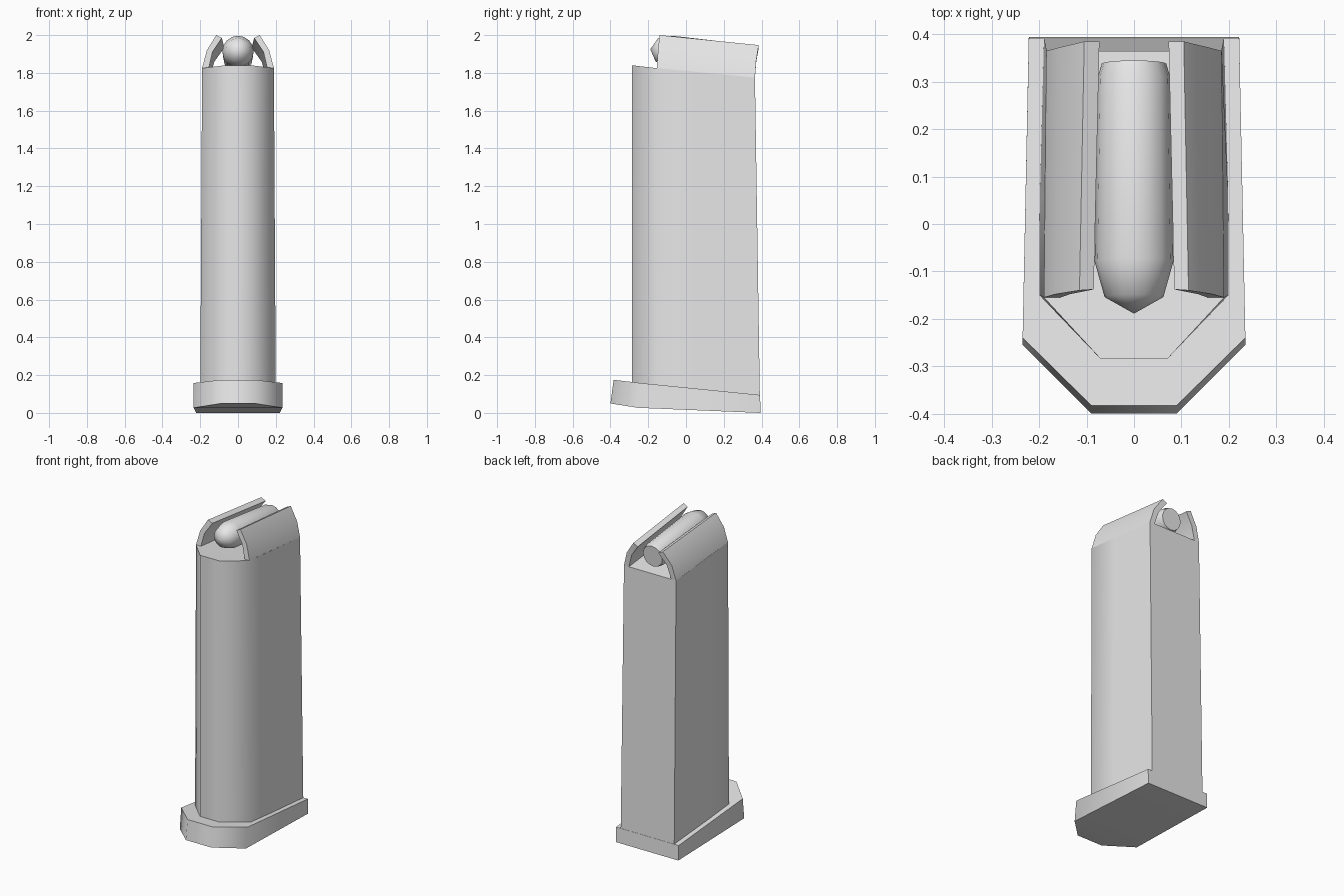
import bpy
import bmesh
import math

cube = bpy.data.objects.get("Cube")
if cube:
    bpy.data.objects.remove(cube, do_unlink=True)

grey = bpy.data.materials.new("light grey")
grey.use_nodes = True
grey.diffuse_color = (0.8, 0.8, 0.8, 1)
grey.node_tree.nodes["Principled BSDF"].inputs["Base Color"].default_value = (0.8, 0.8, 0.8, 1)


def finish(bm, name, angle):
    """Turn a bmesh into a smooth-shaded object with sharp edges kept."""
    bmesh.ops.recalc_face_normals(bm, faces=bm.faces)
    mesh = bpy.data.meshes.new(name)
    bm.to_mesh(mesh)
    bm.free()
    mesh.materials.append(grey)
    obj = bpy.data.objects.new(name, mesh)
    bpy.context.collection.objects.link(obj)
    bpy.ops.object.select_all(action='DESELECT')
    obj.select_set(True)
    bpy.context.view_layer.objects.active = obj
    bpy.ops.object.shade_smooth_by_angle(angle=math.radians(angle))
    return obj


def loft(name, rings, angle=50):
    """Skin closed rings of equal length and cap both ends."""
    bm = bmesh.new()
    loops = [[bm.verts.new(p) for p in ring] for ring in rings]
    for a, b in zip(loops, loops[1:]):
        for i in range(len(a)):
            j = (i + 1) % len(a)
            bm.faces.new((a[i], a[j], b[j], b[i]))
    # caps are fanned in left-right strips, so they may bend along y
    for ring in (loops[0], loops[-1]):
        if name.endswith("lip"):
            n = len(ring)
            for i in range(n // 2 - 1):
                bm.faces.new((ring[i], ring[i + 1], ring[n - 2 - i], ring[n - 1 - i]))
        else:
            n = len(ring)
            for i in range(n // 2 - 1):
                bm.faces.new((ring[i], ring[i + 1], ring[n - 2 - i], ring[n - 1 - i]))
    return finish(bm, name, angle)


def mirrored(half):
    """Complete a front-to-back half outline across x = 0."""
    return half + [(-x, y, z) for x, y, z in reversed(half)]


# Base plate: chamfered front, sloping top, slightly bent underside
loft("base_plate", [
    mirrored([(0.09, -0.40, 0.05), (0.235, -0.255, 0.027), (0.222, 0.395, 0.0)]),
    mirrored([(0.09, -0.383, 0.175), (0.235, -0.24, 0.158), (0.222, 0.392, 0.095)]),
])

# Tall body: chamfered front, flat leaning back, sloping top
loft("body", [
    mirrored([(0.07, -0.285, 0.08), (0.20, -0.15, 0.08), (0.199, 0.05, 0.08), (0.19, 0.391, 0.08)]),
    mirrored([(0.07, -0.285, 1.84), (0.19, -0.155, 1.825), (0.189, 0.05, 1.806), (0.185, 0.365, 1.775)]),
])

# Curved feed lips on both sides
lip_front = [(0.19, -0.155, 1.825), (0.165, -0.148, 1.92), (0.115, -0.14, 2.0),
             (0.085, -0.138, 1.985), (0.135, -0.148, 1.91), (0.155, -0.155, 1.825)]
lip_back = [(0.185, 0.365, 1.775), (0.16, 0.372, 1.867), (0.105, 0.385, 1.947),
            (0.073, 0.385, 1.932), (0.125, 0.372, 1.86), (0.15, 0.365, 1.775)]
for side, s in (("left", 1), ("right", -1)):
    loft(side + "_lip", [[(s * x, y, z) for x, y, z in ring] for ring in (lip_front, lip_back)], 40)

# Round between the lips: (distance along axis, radius), lathed and tilted
profile = [(-0.19, 0.0), (-0.155, 0.062), (-0.08, 0.083), (0.31, 0.077), (0.34, 0.068), (0.34, 0.0)]
bm = bmesh.new()
verts = [bm.verts.new((0, y, r)) for y, r in profile]
edges = [bm.edges.new(pair) for pair in zip(verts, verts[1:])]
bmesh.ops.spin(bm, geom=verts + edges, cent=(0, 0, 0), axis=(0, 1, 0),
               angle=2 * math.pi, steps=16, use_duplicate=False)
bmesh.ops.remove_doubles(bm, verts=bm.verts, dist=0.0005)
cartridge = finish(bm, "cartridge", 50)
cartridge.location = (0, 0, 1.906)
cartridge.rotation_euler = (-math.atan(0.1), 0, 0)
